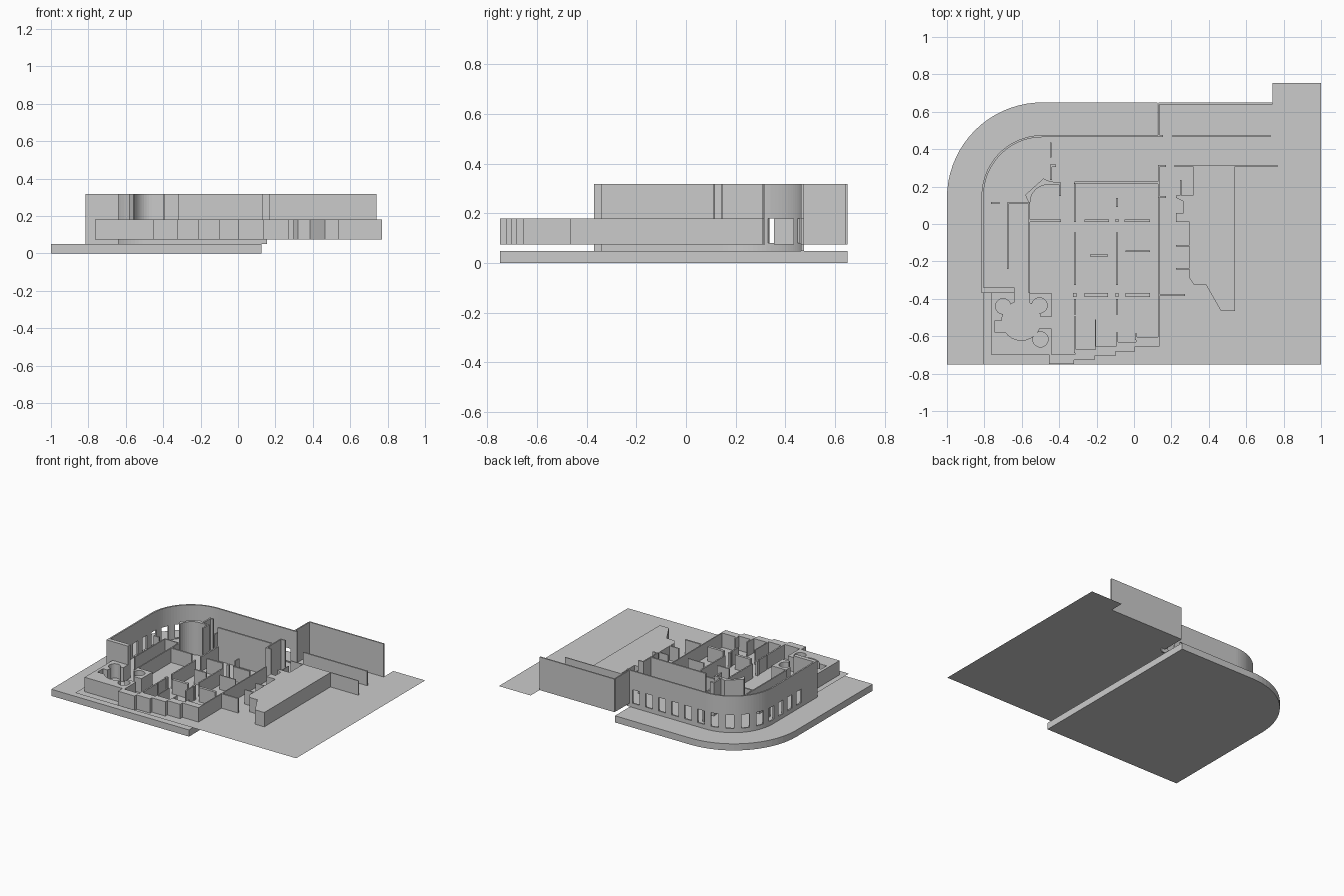
import bpy, bmesh, math

if "Cube" in bpy.data.objects:
    bpy.data.objects.remove(bpy.data.objects["Cube"])

FLOOR, LOW, BASE, TALL = 0.074, 0.18, 0.049, 0.318


def prism(name, pts, z0, z1=None):
    """Vertical extrusion of a plan outline; a flat sheet if z1 is omitted."""
    bm = bmesh.new()
    face = bm.faces.new([bm.verts.new((x, y, z0)) for x, y in pts])
    bm.normal_update()
    if face.normal.z < 0:
        face.normal_flip()
    if z1 is not None:
        ext = bmesh.ops.extrude_face_region(bm, geom=[face], use_keep_orig=True)
        for v in ext["geom"]:
            if isinstance(v, bmesh.types.BMVert):
                v.co.z = z1
        bmesh.ops.recalc_face_normals(bm, faces=bm.faces)
    me = bpy.data.meshes.new(name)
    bm.to_mesh(me)
    bm.free()
    ob = bpy.data.objects.new(name, me)
    bpy.context.collection.objects.link(ob)
    return ob


def box(name, x0, x1, y0, y1, z0=FLOOR, z1=LOW):
    return prism(name, [(x0, y0), (x1, y0), (x1, y1), (x0, y1)], z0, z1)


def arc(cx, cy, r, a0, a1, n):
    return [(cx + r * math.cos(math.radians(a0 + (a1 - a0) * i / n)),
             cy + r * math.sin(math.radians(a0 + (a1 - a0) * i / n))) for i in range(n + 1)]


def disc(name, cx, cy, r, z0, z1):
    return prism(name, arc(cx, cy, r, 0, 345, 23), z0, z1)


def carve(ob, cutters):
    for c in cutters:
        m = ob.modifiers.new("cut", 'BOOLEAN')
        m.operation, m.solver, m.object = 'DIFFERENCE', 'EXACT', c
    bpy.context.view_layer.update()
    dg = bpy.context.evaluated_depsgraph_get()
    me = bpy.data.meshes.new_from_object(ob.evaluated_get(dg))
    ob.modifiers.clear()
    ob.data = me
    for c in cutters:
        bpy.data.objects.remove(c)


# Base slab and the thin floor sheet
prism("base_slab", [(-1, -.75), (.125, -.75), (.125, .65)] + arc(-.49, .14, .51, 90, 180, 18), 0, BASE)
prism("floor_sheet", [(-.805, -.75), (1, -.75), (1, .755), (.74, .755), (.74, .65), (.13, .65),
                      (.13, .467)] + arc(-.49, .15, .315, 90, 180, 18), FLOOR)

# Tall curved outer wall with a row of windows
cx, cy, r = -.49, .15, .325
shell = prism("curved_outer_wall",
              [(.155, cy + r)] + arc(cx, cy, r, 90, 180, 24) + [(cx - r, -.37), (-.64, -.37), (-.64, -.34)]
              + [(cx - r + .011, -.34)] + arc(cx, cy, r - .011, 180, 90, 24) + [(.155, cy + r - .011)],
              BASE, TALL)
cuts = []
quarter = r * math.pi / 2
for i in range(14):
    s = .03 + i * .106
    top = .105 - cx
    if s < top:
        px, py, a = .105 - s, cy + r, math.pi / 2
    elif s < top + quarter:
        a = math.pi / 2 + (s - top) / r
        px, py = cx + r * math.cos(a), cy + r * math.sin(a)
    else:
        px, py, a = cx - r, cy - (s - top - quarter), math.pi
    c = box("window_cutter", -.04, .04, -.028, .028, FLOOR + .006, LOW)
    c.location = (px, py, 0)
    c.rotation_euler.z = a
    c.hide_render = True
    cuts.append(c)
carve(shell, cuts)

# Other tall walls
for name, *d in [
    ("tall_back_wall", .13, .74, .64, .65),
    ("tall_return_wall", .128, .137, .475, .64),
    ("tall_inner_wall", -.318, .128, .215, .227),
    ("tall_side_wall", .128, .137, .14, .315),
    ("tall_side_cap_back", .137, .17, .306, .315),
    ("tall_side_cap_front", .137, .17, .14, .15),
    ("tall_arc_end", -.4, -.389, .15, .222),
    ("tall_doorway_pier", -.45, -.418, .305, .318),
    ("tall_doorway_stub", -.45, -.438, .235, .305),
]:
    box(name, *d, FLOOR, TALL)
prism("tall_inner_curve", [(-.4, .222), (-.45, .228), (-.485, .243), (-.582, .155), (-.56, .11)]
      + arc(-.46, .115, .095, 180, 90, 10) + [(-.4, .21)], FLOOR, TALL)

# Corner block with scooped-out round rooms
block = prism("corner_block", [(-.765, -.37), (-.765, -.697), (-.44, -.697), (-.44, -.37)], FLOOR, LOW)
z = (FLOOR - .02, LOW + .02)
carve(block, [disc("c", -.70, -.44, .041, *z), disc("c", -.505, -.435, .041, *z),
              disc("c", -.5, -.617, .041, *z), disc("c", -.602, -.517, .105, *z),
              box("c", -.64, -.558, -.5, -.33, *z), box("c", -.56, -.4, -.56, -.498, *z),
              box("c", -.742, -.65, -.58, -.515, *z)])

# Stepped front wall
prism("stepped_front_wall", [
    (-.455, -.697), (-.455, -.749), (-.32, -.749), (-.32, -.726), (-.21, -.726), (-.21, -.705),
    (-.1, -.705), (-.1, -.682), (.005, -.682), (.005, -.655), (.135, -.655), (.135, -.605),
    (.01, -.605), (.01, -.63), (-.095, -.63), (-.095, -.655), (-.205, -.655), (-.205, -.67),
    (-.315, -.67), (-.315, -.697)], FLOOR, LOW)

# Solid mass on the right, with its notched left edge
prism("right_mass", [
    (.315, .312), (.54, .312), (.54, -.465), (.465, -.465), (.385, -.325), (.32, -.325), (.298, -.29),
    (.298, .01), (.225, .01), (.225, .06), (.265, .06), (.265, .12), (.225, .14), (.225, .152),
    (.315, .152)], FLOOR, LOW)

# Low partitions: x0, x1, y0, y1
for i, d in enumerate([
    (.54, .77, .307, .314), (.215, .32, .307, .314), (.205, .73, .464, .475), (.247, .253, .152, .235),
    (.225, .3, -.119, -.111), (.225, .3, -.244, -.236), (.13, .272, -.386, -.374),
    (.128, .136, -.655, .14),
    (-.68, -.672, -.24, .11), (-.68, -.556, .107, .116), (-.564, -.555, -.37, .11),
    (-.765, -.72, .106, .117), (-.45, -.44, .355, .435),
    (-.555, -.39, .012, .024), (-.265, -.135, .012, .024), (-.05, .085, .012, .024),
    (-.1, -.082, .01, .026), (-.1, -.082, -.39, -.37), (-.326, -.308, -.39, -.37),
    (-.265, -.14, -.39, -.37), (-.045, .085, -.39, -.37),
    (-.32, -.309, .012, .22), (-.235, -.14, -.175, -.164), (-.045, .085, -.15, -.142),
    (-.209, -.202, -.66, -.51), (.005, .015, -.62, -.585), (-.095, -.086, .092, .14),
    (-.32, -.309, -.69, -.495), (-.095, -.086, -.64, -.58),
]):
    box("partition_%02d" % (i + 1), *d)
for x in (-.315, -.09):
    box("room_divider", x - .005, x + .005, -.325, -.045)
    box("room_divider_front", x - .005, x + .005, -.485, -.4)
